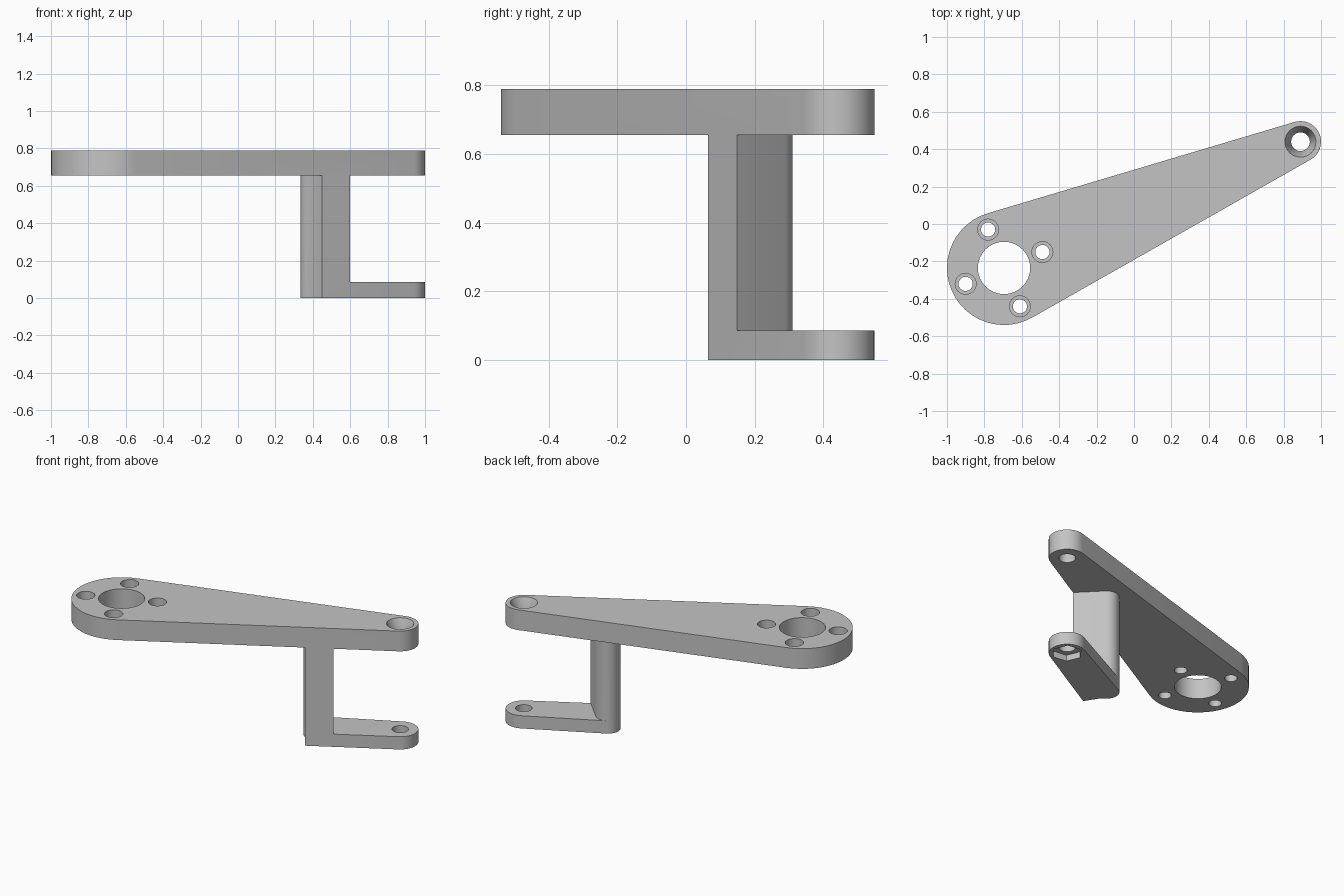
import bpy, bmesh
from math import atan2, asin, cos, sin, pi, radians, hypot
from mathutils import Vector

old = bpy.data.objects.get("Cube")
if old:
    bpy.data.objects.remove(old)

# Main layout: wide hub, narrow tip and the small round back of the post
HUB, HUB_R = Vector((-0.695, -0.235)), 0.305
TIP, TIP_R = Vector((0.89, 0.44)), 0.11
POST, POST_R = Vector((0.41, 0.236)), 0.075
ARM_TOP, PLATE_BOTTOM, PLATE_TOP = 0.085, 0.655, 0.79

grey = bpy.data.materials.new("plain grey")
grey.use_nodes = True
grey.diffuse_color = (0.55, 0.55, 0.55, 1)
grey.node_tree.nodes["Principled BSDF"].inputs["Base Color"].default_value = grey.diffuse_color


def arc(centre, r, start, end, n):
    """Points on an arc, both ends included."""
    angles = [start + (end - start) * i / n for i in range(n + 1)]
    return [centre + r * Vector((cos(a), sin(a))) for a in angles]


def loft(name, low, high, z0, z1):
    """Solid between two matching outlines."""
    bm = bmesh.new()
    a = [bm.verts.new((p.x, p.y, z0)) for p in low]
    b = [bm.verts.new((p.x, p.y, z1)) for p in high]
    n = len(a)
    for i in range(n):
        j = (i + 1) % n
        bm.faces.new((a[i], a[j], b[j], b[i]))
    bm.faces.new(a[::-1])
    bm.faces.new(b)
    mesh = bpy.data.meshes.new(name)
    bm.to_mesh(mesh)
    bm.free()
    mesh.materials.append(grey)
    obj = bpy.data.objects.new(name, mesh)
    bpy.context.collection.objects.link(obj)
    return obj


def prism(name, outline, z0, z1):
    return loft(name, outline, outline, z0, z1)


def round_cutter(centre, r0, r1, z0, z1, n=32, turn=0.0):
    rings = [arc(centre, r, turn, turn + 2 * pi, n)[:-1] for r in (r0, r1)]
    obj = loft("cutter", *rings, z0, z1)
    obj.hide_render = True
    return obj


def combine(target, other, operation):
    mod = target.modifiers.new(operation, 'BOOLEAN')
    mod.operation, mod.solver, mod.object = operation, 'EXACT', other
    bpy.context.view_layer.objects.active = target
    bpy.ops.object.modifier_apply(modifier=mod.name)
    bpy.data.objects.remove(other)


def tangent_angles(c0, r0, c1, r1):
    """Normal directions of the lower and upper outer tangents."""
    d = c1 - c0
    axis, lean = atan2(d.y, d.x), asin((r0 - r1) / hypot(d.x, d.y))
    return axis - pi / 2 + lean, axis + pi / 2 - lean


# Tapered top plate
low, high = tangent_angles(HUB, HUB_R, TIP, TIP_R)
plate = prism("bracket",
              arc(TIP, TIP_R, low, high, 18) + arc(HUB, HUB_R, high, low + 2 * pi, 24),
              PLATE_BOTTOM, PLATE_TOP)

# Post section: flat front flush with the plate edge, round back, hollow flank
edge = HUB + HUB_R * Vector((cos(low), sin(low)))
along = Vector((-sin(low), cos(low)))
front_left = edge + along * ((0.45 - edge.x) / along.x)
front_right = edge + along * ((0.60 - edge.x) / along.x)
flank = [Vector((0.388, 0.155)), Vector((0.40, 0.143))]
post = prism("post", [front_left, front_right]
             + arc(POST, POST_R, radians(45), radians(238), 18) + flank,
             ARM_TOP, PLATE_BOTTOM)

# Lower arm reaching out under the tip
_, arm_high = tangent_angles(POST, POST_R, TIP, TIP_R)
arm = prism("lower_arm", [front_left] + arc(TIP, TIP_R, low, arm_high, 18)
            + arc(POST, POST_R, arm_high, radians(238), 14) + flank,
            0, ARM_TOP)

# Hub bore and four counterbored screw holes
combine(plate, round_cutter(HUB, 0.14, 0.14, 0.6, 0.85), 'DIFFERENCE')
for k in range(4):
    a = radians(22.5 + 90 * k)
    c = HUB + 0.222 * Vector((cos(a), sin(a)))
    combine(plate, round_cutter(c, 0.038, 0.038, 0.6, 0.85, 24), 'DIFFERENCE')
    combine(plate, round_cutter(c, 0.056, 0.056, 0.72, 0.85, 24), 'DIFFERENCE')

# Pivot hole with a conical seat in the plate
combine(plate, round_cutter(TIP, 0.05, 0.05, 0.6, 0.85), 'DIFFERENCE')
combine(plate, round_cutter(TIP, 0.05, 0.083, 0.71, PLATE_TOP + 0.0005), 'DIFFERENCE')

# Pivot hole and hexagonal nut pocket in the arm
combine(arm, round_cutter(TIP, 0.05, 0.05, -0.1, 0.2), 'DIFFERENCE')
combine(arm, round_cutter(TIP, 0.093, 0.093, -0.1, 0.04, 6, radians(53)), 'DIFFERENCE')

# One solid bracket
combine(plate, post, 'UNION')
combine(plate, arm, 'UNION')
bpy.ops.object.select_all(action='DESELECT')
plate.select_set(True)
bpy.context.view_layer.objects.active = plate
bpy.ops.object.shade_smooth_by_angle(angle=radians(30))
